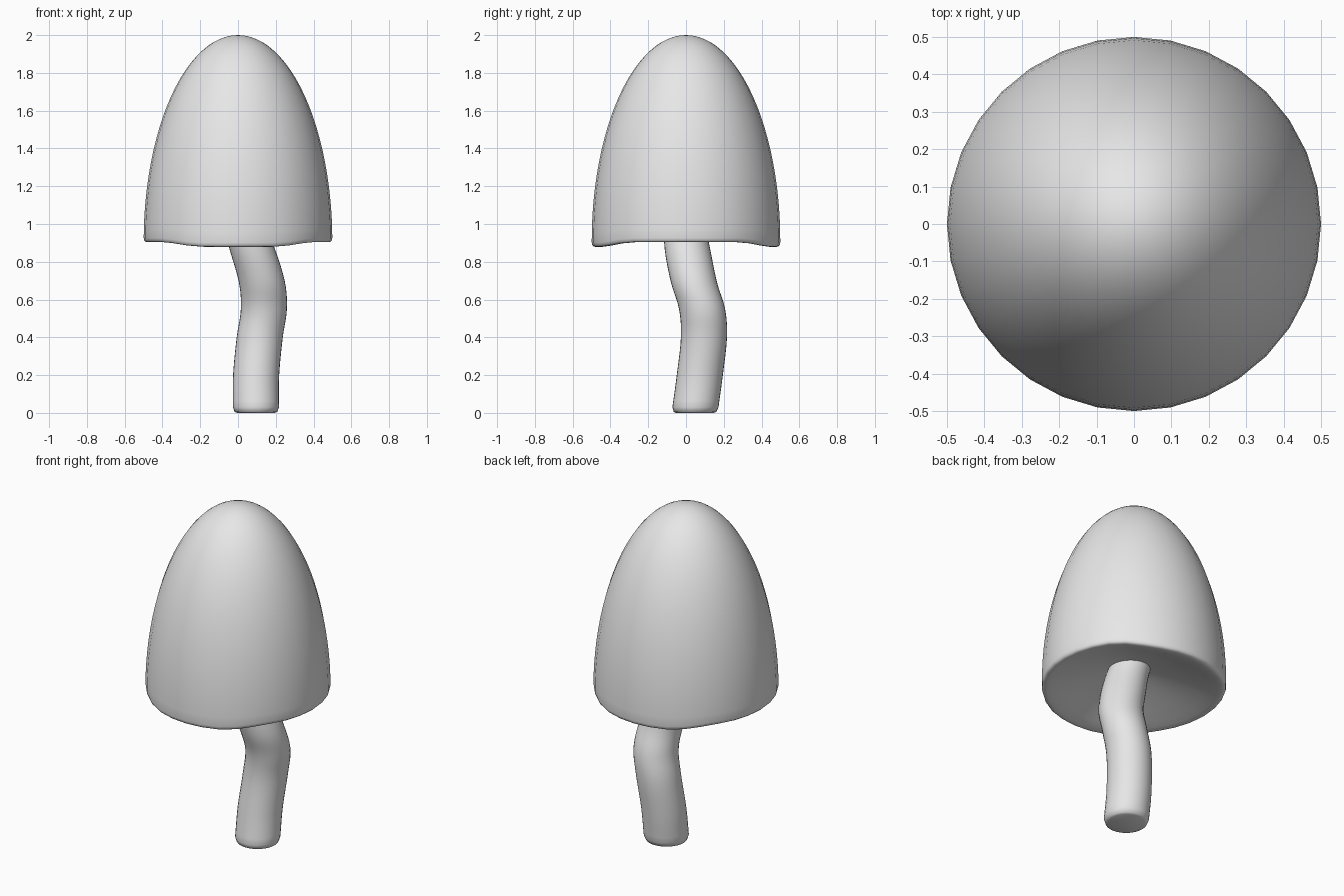
import bpy, bmesh, math
from mathutils import Vector

old = bpy.data.objects.get("Cube")
if old:
    bpy.data.objects.remove(old, do_unlink=True)

grey = bpy.data.materials.new("plain grey")
grey.use_nodes = True
colour = (0.8, 0.8, 0.8, 1)
grey.diffuse_color = colour
grey.node_tree.nodes["Principled BSDF"].inputs["Base Color"].default_value = colour


def loft(name, rings, segments, shape=None):
    """Skin horizontal rings (x, y, z, radius); radius 0 makes a pole."""
    bm = bmesh.new()
    loops = []
    for x, y, z, r in rings:
        loop = []
        for i in range(segments if r > 0 else 1):
            a = math.tau * i / segments
            p = Vector((x + r * math.cos(a), y + r * math.sin(a), z))
            if shape:
                p.z += shape(a, z, r)
            loop.append(bm.verts.new(p))
        loops.append(loop)
    for low, high in zip(loops, loops[1:]):
        for i in range(segments):
            j = (i + 1) % segments
            corners = [low[i % len(low)], low[j % len(low)],
                       high[j % len(high)], high[i % len(high)]]
            bm.faces.new(list(dict.fromkeys(corners)))
    for end in (loops[0], loops[-1]):
        if len(end) > 1:
            bm.faces.new(end)
    bmesh.ops.recalc_face_normals(bm, faces=bm.faces)
    mesh = bpy.data.meshes.new(name)
    bm.to_mesh(mesh)
    bm.free()
    mesh.materials.append(grey)
    obj = bpy.data.objects.new(name, mesh)
    bpy.context.collection.objects.link(obj)
    bpy.ops.object.select_all(action='DESELECT')
    obj.select_set(True)
    bpy.context.view_layer.objects.active = obj
    bpy.ops.object.shade_smooth_by_angle(angle=math.radians(50))
    return obj


def smooth(t):
    t = max(0, min(1, t))
    return t * t * (3 - 2 * t)


# Cap: shallow hollow underside, rounded rim, tall elliptical dome
def rim_dip(a, z, r):
    front_back = smooth((math.sin(a) ** 2 - 0.3) / 0.6)
    near_rim = smooth((1.1 - z) / 0.2) * smooth((r - 0.25) / 0.2)
    return -0.025 * front_back * near_rim


underside = [(0, 1.03), (0.12, 1.0), (0.22, 0.975), (0.32, 0.945),
             (0.41, 0.92), (0.455, 0.908), (0.475, 0.904),
             (0.488, 0.905), (0.496, 0.912), (0.499, 0.925)]
dome = []
for k in range(1, 25):
    a = math.pi / 2 * k / 24
    dome.append((0.5 * math.cos(a) if k < 24 else 0, 0.9 + 1.1 * math.sin(a)))
loft("cap", [(0, 0, z, r) for r, z in underside + dome], 32, rim_dip)

# Stem: bent column following a smooth path of (x, y, z) centres
path = [Vector(p) for p in (
    (0.095, 0.025, -0.15), (0.095, 0.05, 0.03), (0.096, 0.073, 0.2),
    (0.115, 0.095, 0.4), (0.137, 0.085, 0.55), (0.125, 0.04, 0.7),
    (0.065, 0.003, 0.9), (0.025, 0, 1.03), (0, 0, 1.15))]
stem = [(0.095, 0.047, 0, 0.1), (0.095, 0.048, 0.006, 0.113)]
for a, b, c, d in zip(path, path[1:], path[2:], path[3:]):
    for s in range(5):
        t = s / 5
        p = 0.5 * (2 * b + (c - a) * t + (2 * a - 5 * b + 4 * c - d) * t * t
                   + (3 * b - a - 3 * c + d) * t ** 3)
        stem.append((*p, 0.122 - 0.01 * smooth((p.z - 0.8) / 0.25)))
stem.append((*path[-2], 0.1))
loft("stem", stem, 32)
